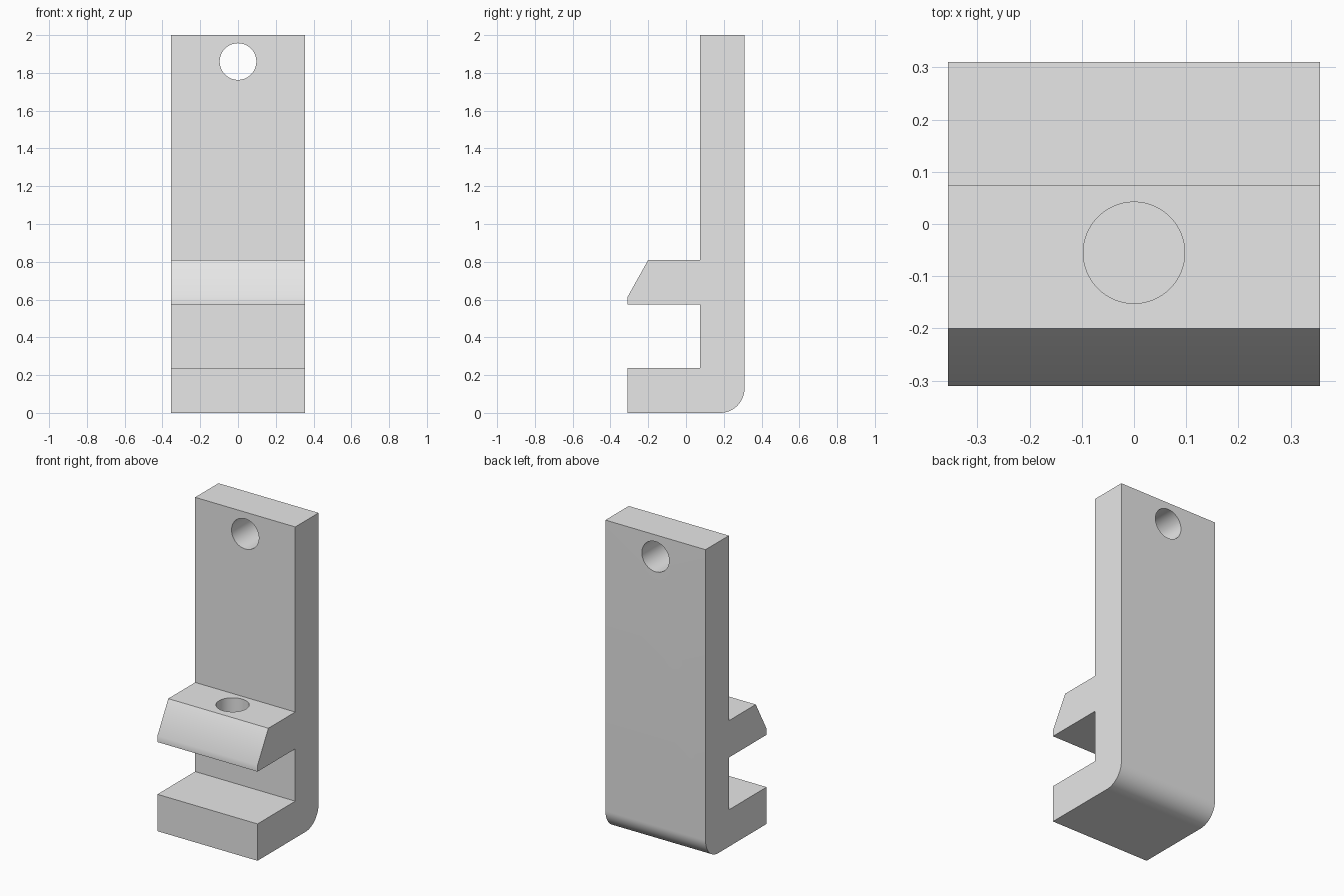
import bpy
import bmesh
from math import cos, sin, pi, radians
from mathutils import Vector, Matrix

default = bpy.data.objects.get("Cube")
if default:
    bpy.data.objects.remove(default, do_unlink=True)

HALF_WIDTH = 0.356
HOLE_RADIUS = 0.097
BACK, FRONT, PLATE_FRONT = 0.31, -0.31, 0.073
FILLET = 0.13

grey = bpy.data.materials.new("plain grey")
grey.use_nodes = True
colour = (0.8, 0.8, 0.8, 1)
grey.diffuse_color = colour
grey.node_tree.nodes["Principled BSDF"].inputs["Base Color"].default_value = colour


def make_object(name, bm):
    bmesh.ops.recalc_face_normals(bm, faces=bm.faces)
    mesh = bpy.data.meshes.new(name)
    bm.to_mesh(mesh)
    bm.free()
    mesh.materials.append(grey)
    obj = bpy.data.objects.new(name, mesh)
    bpy.context.collection.objects.link(obj)
    return obj


def extrude_profile(name, profile):
    """Extrude a (y, z) outline across the full width."""
    bm = bmesh.new()
    face = bm.faces.new([bm.verts.new((-HALF_WIDTH, y, z)) for y, z in profile])
    side = bmesh.ops.extrude_face_region(bm, geom=[face])["geom"]
    verts = [v for v in side if isinstance(v, bmesh.types.BMVert)]
    bmesh.ops.translate(bm, verts=verts, vec=(2 * HALF_WIDTH, 0, 0))
    return make_object(name, bm)


def drill(target, name, centre, depth, axis):
    """Cut a round hole through the target along the given axis."""
    bm = bmesh.new()
    turn = Vector((0, 0, 1)).rotation_difference(Vector(axis)).to_matrix().to_4x4()
    bmesh.ops.create_cone(bm, cap_ends=True, segments=64, radius1=HOLE_RADIUS,
                          radius2=HOLE_RADIUS, depth=depth,
                          matrix=Matrix.Translation(centre) @ turn)
    cutter = make_object(name, bm)
    cutter.hide_render = True
    mod = target.modifiers.new(name, "BOOLEAN")
    mod.operation = "DIFFERENCE"
    mod.solver = "EXACT"
    mod.object = cutter
    bpy.context.view_layer.objects.active = target
    bpy.ops.object.modifier_apply(modifier=mod.name)
    bpy.data.objects.remove(cutter, do_unlink=True)


# Rounded lower back corner
corner = []
for i in range(17):
    a = -pi / 2 + pi / 2 * i / 16
    corner.append((BACK - FILLET + FILLET * cos(a), FILLET + FILLET * sin(a)))

# Back plate with lower jaw and chamfered upper jaw
profile = [(FRONT, 0)] + corner + [
    (BACK, 2), (PLATE_FRONT, 2),
    (PLATE_FRONT, 0.81), (-0.2, 0.81), (FRONT, 0.613), (FRONT, 0.573),
    (PLATE_FRONT, 0.573), (PLATE_FRONT, 0.237), (FRONT, 0.237),
]
bracket = extrude_profile("clamp_bracket", profile)

# Mounting hole in the plate and screw hole in the upper jaw
drill(bracket, "mounting_hole", (0, 0.19, 1.86), 0.5, (0, 1, 0))
drill(bracket, "screw_hole", (0, -0.055, 0.69), 0.4, (0, 0, 1))

bpy.ops.object.select_all(action="DESELECT")
bracket.select_set(True)
bpy.context.view_layer.objects.active = bracket
bpy.ops.object.shade_smooth_by_angle(angle=radians(30))
